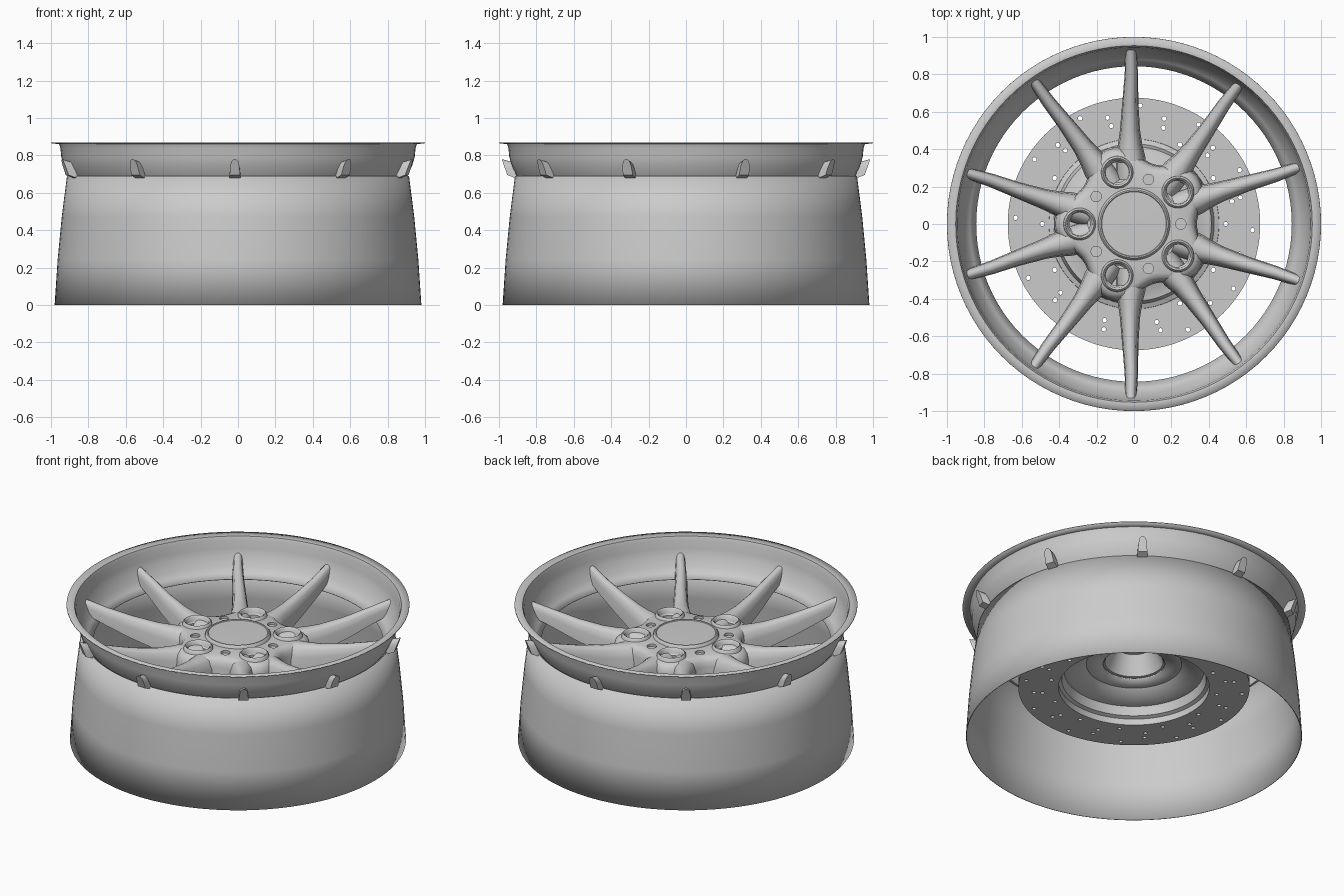
import bpy, bmesh, math
from math import sin, cos, pi, radians

cube = bpy.data.objects.get("Cube")
if cube:
    bpy.data.objects.remove(cube, do_unlink=True)

metal = bpy.data.materials.new("light_grey_metal")
metal.use_nodes = True
grey = (0.6, 0.6, 0.6, 1)
metal.diffuse_color = grey
metal.node_tree.nodes["Principled BSDF"].inputs["Base Color"].default_value = grey


def loft(name, rings, caps=True, loop=False, angle=35):
    """Skin a list of closed rings; loop joins the last ring to the first."""
    bm = bmesh.new()
    rows = [[bm.verts.new(p) for p in ring] for ring in rings]
    n = len(rows[0])
    pairs = list(zip(rows, rows[1:])) + ([(rows[-1], rows[0])] if loop else [])
    for a, b in pairs:
        for i in range(n):
            j = (i + 1) % n
            bm.faces.new((a[i], a[j], b[j], b[i]))
    if caps and not loop:
        bm.faces.new(rows[0])
        bm.faces.new(rows[-1])
    bmesh.ops.recalc_face_normals(bm, faces=bm.faces)
    mesh = bpy.data.meshes.new(name)
    bm.to_mesh(mesh)
    bm.free()
    ob = bpy.data.objects.new(name, mesh)
    bpy.context.collection.objects.link(ob)
    mesh.materials.append(metal)
    activate(ob)
    bpy.ops.object.shade_smooth_by_angle(angle=radians(angle))
    return ob


def activate(ob):
    bpy.ops.object.select_all(action="DESELECT")
    ob.select_set(True)
    bpy.context.view_layer.objects.active = ob


def circle(r, z, n, cx=0, cy=0):
    return [(cx + r * cos(2 * pi * i / n), cy + r * sin(2 * pi * i / n), z)
            for i in range(n)]


def revolve(name, profile, n=96, at=(0, 0), **kw):
    return loft(name, [circle(r, z, n, *at) for r, z in profile], **kw)


def polar(r, deg):
    return r * cos(radians(deg)), r * sin(radians(deg))


def apply_modifier(ob, kind, **settings):
    mod = ob.modifiers.new(kind.lower(), kind)
    for key, value in settings.items():
        setattr(mod, key, value)
    activate(ob)
    bpy.ops.object.modifier_apply(modifier=mod.name)


def drill(ob, holes, n):
    """Cut holes given as (radius, angle, hole profile) out of an object."""
    cutters = [revolve("cutter", prof, n, polar(r, a)) for r, a, prof in holes]
    activate(cutters[0])
    for c in cutters:
        c.select_set(True)
    bpy.ops.object.join()
    cutter = bpy.context.view_layer.objects.active
    cutter.hide_render = True
    apply_modifier(ob, "BOOLEAN", object=cutter, operation="DIFFERENCE", solver="EXACT")
    bpy.data.objects.remove(cutter, do_unlink=True)
    activate(ob)
    bpy.ops.object.shade_smooth_by_angle(angle=radians(35))


# Thin flared barrel and the dished outer lip
barrel = revolve("barrel", [(0.978, 0), (0.962, 0.24), (0.94, 0.47), (0.912, 0.69)], caps=False)
lip = revolve("outer_lip", [(1.0, 0.868), (0.955, 0.862), (0.947, 0.84), (0.942, 0.79),
                            (0.93, 0.75), (0.905, 0.695), (0.88, 0.66), (0.845, 0.635)],
              caps=False, angle=50)
for shell in (barrel, lip):
    apply_modifier(shell, "SOLIDIFY", thickness=0.005, offset=0)

# Five-lobed hub, hollowed underneath
LUGS = [36 + 72 * k for k in range(5)]


def star(f, z, n=120):
    ring = []
    for i in range(n):
        a = 360 * i / n
        r = f * (0.375 + 0.045 * cos(radians(5 * (a - 36))))
        ring.append((*polar(r, a), z))
    return ring


hub = loft("hub", [circle(0.05, 0.672, 120), circle(0.19, 0.672, 120), star(0.86, 0.668),
                   star(0.93, 0.66), star(0.98, 0.64), star(1.0, 0.61), star(1.02, 0.5),
                   circle(0.17, 0.5, 120), circle(0.12, 0.62, 120), circle(0.03, 0.62, 120)])
pocket = [(0.068, 0.75), (0.068, 0.66), (0.055, 0.645), (0.055, 0.57)]
pin_hole = [(0.028, 0.75), (0.028, 0.655)]
drill(hub, [(0.29, a, pocket) for a in LUGS] + [(0.25, a + 36, pin_hole) for a in LUGS], 32)

# Raised collars around the bolt pockets, and the centre cap
for k, a in enumerate(LUGS):
    revolve(f"bolt_collar_{k + 1}", [(0.09, 0.65), (0.084, 0.68), (0.076, 0.688), (0.066, 0.68),
                                     (0.06, 0.64)], 32, polar(0.29, a), loop=True, angle=60)
revolve("centre_cap", [(0.195, 0.66), (0.19, 0.682), (0.182, 0.69), (0.175, 0.69),
                       (0.172, 0.686), (0.03, 0.688)], 64)

# Ten tapering spokes in five V pairs
SECTION = [(-1, 0), (-0.88, 0.55), (-0.68, 0.85), (-0.35, 0.97), (0, 1),
           (0.35, 0.97), (0.68, 0.85), (0.88, 0.55), (1, 0)]
# radius, half width, top, bottom, outward lean of the top
STATIONS = [(0.24, 0.085, 0.66, 0.51, 0), (0.36, 0.08, 0.668, 0.51, 0),
            (0.42, 0.066, 0.668, 0.515, 0), (0.5, 0.054, 0.672, 0.53, 0),
            (0.65, 0.043, 0.695, 0.575, 0), (0.8, 0.036, 0.73, 0.635, 0),
            (0.9, 0.031, 0.76, 0.675, 0.01), (0.955, 0.028, 0.78, 0.695, 0.03)]
for k, lug in enumerate(LUGS):
    for side, label in ((-1, "a"), (1, "b")):
        rings = []
        for r, w, top, low, lean in STATIONS:
            swing = lug + side * (14.5 + 2.5 * min(1, max(0, (r - 0.3) / 0.5)))
            x, y = polar(1, swing)
            rings.append([(x * (r + lean * h) - y * w * s, y * (r + lean * h) + x * w * s,
                           low + (top - low) * h) for s, h in SECTION])
        loft(f"spoke_{k + 1}{label}", rings, angle=50)

# Drilled brake disc
disc = revolve("brake_disc", [(0.675, 0.33), (0.675, 0.37), (0.44, 0.37), (0.44, 0.33)], loop=True)
vent = [(0.012, 0.3), (0.012, 0.4)]
drill(disc, [(0.49 + 0.048 * j, 30 * i + 7 * j + 6 * (j % 2), vent)
             for i in range(12) for j in range(4)], 12)

# Stepped disc hat with a centre bore
hat = revolve("disc_hat", [(0.455, 0.335), (0.45, 0.375), (0.425, 0.385), (0.41, 0.44),
                           (0.33, 0.45), (0.28, 0.49), (0.18, 0.49)], caps=False)
apply_modifier(hat, "SOLIDIFY", thickness=0.01, offset=0)
